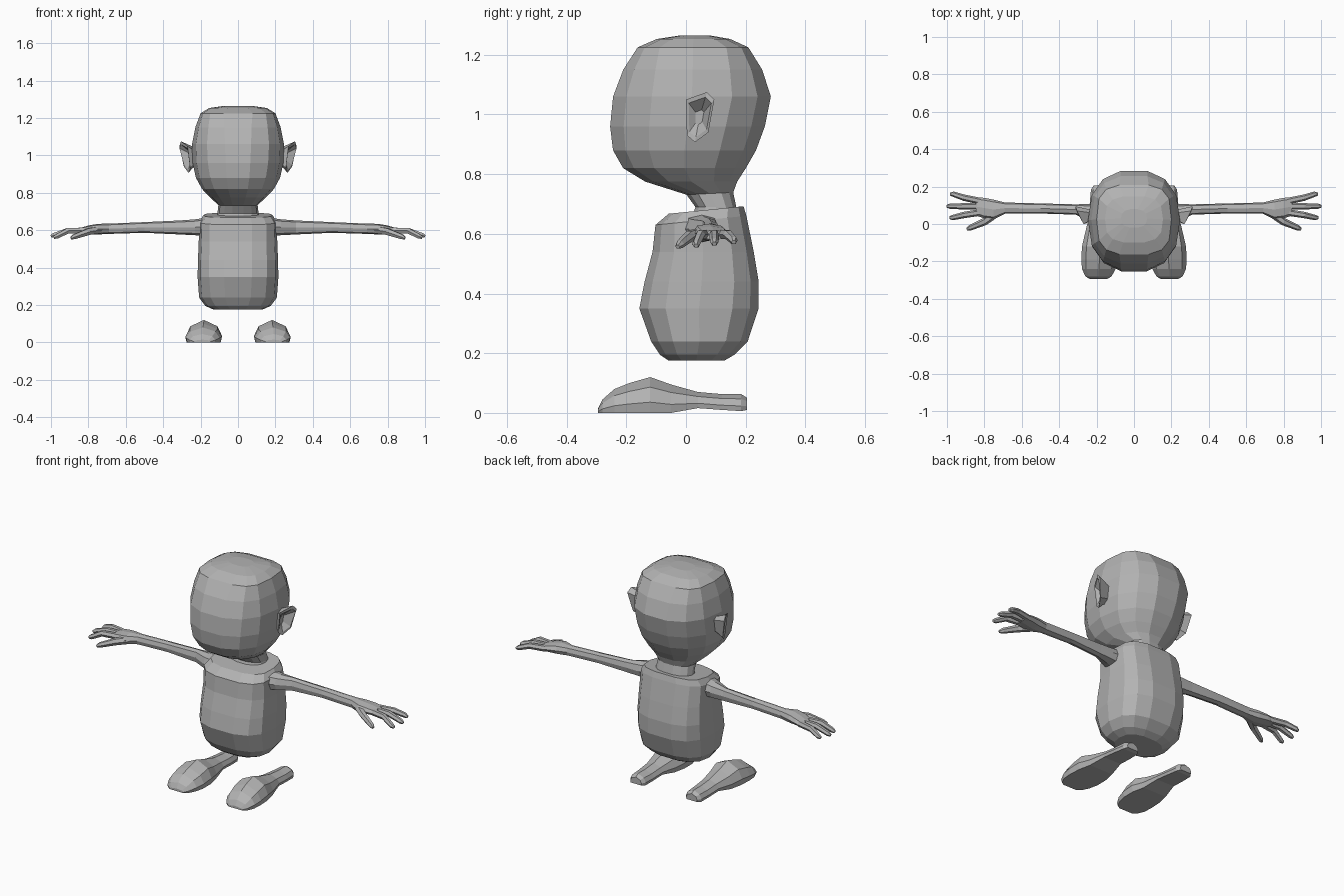
import bpy, bmesh, math
from mathutils import Vector

skin = bpy.data.materials.new("plain grey")
skin.diffuse_color = (0.45, 0.45, 0.45, 1)


def loft(name, rings, mirror=False):
    """Skin a closed shape over a list of equal-length point rings."""
    bm = bmesh.new()
    vs = [[bm.verts.new(p) for p in r] for r in rings]
    n = len(vs[0])
    for a, b in zip(vs, vs[1:]):
        for i in range(n):
            j = (i + 1) % n
            bm.faces.new((a[i], a[j], b[j], b[i]))
    bm.faces.new(vs[0][::-1])
    bm.faces.new(vs[-1])
    bmesh.ops.recalc_face_normals(bm, faces=bm.faces)
    me = bpy.data.meshes.new(name)
    bm.to_mesh(me)
    bm.free()
    me.materials.append(skin)
    ob = bpy.data.objects.new(name, me)
    bpy.context.collection.objects.link(ob)
    if mirror:
        ob.modifiers.new("other side", 'MIRROR').use_axis[0] = True
    return ob


def oval(n, a, b, power):
    """Rounded-box outline with half sizes a and b."""
    pts = []
    for i in range(n):
        t = 2 * math.pi * i / n
        c, s = math.cos(t), math.sin(t)
        pts.append((a * math.copysign(abs(c) ** (2 / power), c),
                    b * math.copysign(abs(s) ** (2 / power), s)))
    return pts


def level(z, half_x, y0, y1, power=2.3, tilt=0.0, n=14):
    """Horizontal ring; tilt raises the back and lowers the front."""
    return [(x, (y0 + y1) / 2 + y, z + tilt * y)
            for x, y in oval(n, half_x, (y1 - y0) / 2, power)]


# Head with neck
loft("head", [
    level(0.66, 0.115, 0.02, 0.18),
    level(0.69, 0.11, 0.03, 0.17),
    level(0.735, 0.105, 0.00, 0.16, 2.3, 0.05),
    level(0.775, 0.15, -0.14, 0.175),
    level(0.82, 0.192, -0.215, 0.205),
    level(0.88, 0.225, -0.25, 0.24),
    level(0.96, 0.243, -0.26, 0.27),
    level(1.06, 0.246, -0.25, 0.29, 2.4),
    level(1.15, 0.228, -0.215, 0.26, 2.6),
    level(1.225, 0.20, -0.165, 0.212, 3.2),
    level(1.253, 0.155, -0.10, 0.15, 3),
    level(1.265, 0.07, -0.02, 0.08, 2.5)])

# Torso
loft("torso", [
    level(0.175, 0.13, -0.06, 0.13, 2.6),
    level(0.195, 0.175, -0.09, 0.165, 2.6),
    level(0.24, 0.208, -0.12, 0.21, 2.7),
    level(0.35, 0.216, -0.16, 0.247, 2.8),
    level(0.44, 0.214, -0.142, 0.247, 2.9),
    level(0.54, 0.21, -0.115, 0.23, 2.9),
    level(0.645, 0.207, -0.105, 0.205, 3, 0.1),
    level(0.68, 0.185, -0.06, 0.195, 3, 0.1)])


def section(x, y0, y1, z0, z1):
    """Upright ring across the arm."""
    return [(x, (y0 + y1) / 2 + y, (z0 + z1) / 2 + z)
            for y, z in oval(8, (y1 - y0) / 2, (z1 - z0) / 2, 2.6)]


# Arms, widening into the palms
loft("arm", [
    section(0.18, -0.01, 0.11, 0.57, 0.665),
    section(0.23, 0.01, 0.108, 0.573, 0.658),
    section(0.31, 0.05, 0.105, 0.577, 0.652),
    section(0.50, 0.056, 0.11, 0.586, 0.643),
    section(0.69, 0.055, 0.115, 0.58, 0.635),
    section(0.75, 0.025, 0.13, 0.577, 0.634),
    section(0.80, 0.03, 0.14, 0.58, 0.625),
    section(0.845, 0.045, 0.142, 0.58, 0.612)], True)


def digit(name, points, sizes):
    """Six-sided finger along a bent path."""
    rings = []
    for i, (p, r) in enumerate(zip(points, sizes)):
        p = Vector(p)
        d = Vector(points[min(i + 1, len(points) - 1)]) - Vector(points[max(i - 1, 0)])
        side = d.cross(Vector((0, 0, 1))).normalized()
        up = side.cross(d).normalized()
        rings.append([p + side * a + up * b for a, b in oval(6, r, r, 2)])
    loft(name, rings, True)


# Fingers and thumb
for name, y_base, y_tip, x_tip, z_tip in (("back_finger", 0.122, 0.16, 0.982, 0.572),
                                          ("middle_finger", 0.094, 0.095, 1.0, 0.567),
                                          ("front_finger", 0.062, 0.034, 0.985, 0.56)):
    digit(name, [(0.82, y_base, 0.598),
                 (0.91, (y_base + y_tip) / 2, 0.597),
                 (x_tip - 0.015, y_tip, z_tip + 0.006),
                 (x_tip, y_tip, z_tip)], [0.018, 0.017, 0.014, 0.008])
digit("thumb", [(0.74, 0.055, 0.602), (0.80, 0.012, 0.592),
                (0.875, -0.02, 0.565), (0.892, -0.028, 0.557)],
      [0.022, 0.02, 0.015, 0.008])

# Ears: root, flared rim and hollow centre
outline = [(0.0, 1.05), (0.07, 1.075), (0.095, 1.05),
           (0.075, 0.94), (0.03, 0.907), (0.003, 0.93)]


def ear_ring(scale, x_of):
    return [(x_of(y, z), 0.045 + (y - 0.045) * scale, 0.99 + (z - 0.99) * scale)
            for y, z in outline]


def rim(y, z):
    return 0.252 + 0.45 * y + 0.13 * (z - 0.91)


loft("ear", [
    ear_ring(0.6, lambda y, z: 0.215),
    ear_ring(0.65, lambda y, z: 0.238),
    ear_ring(1.0, rim),
    ear_ring(0.8, rim),
    ear_ring(0.3, lambda y, z: 0.252)], True)


def sole_ring(y, cx, half, z0, z1):
    """Foot ring: flat sole with a domed top."""
    h = z1 - z0
    return [(cx + half * a, y, z0 + h * b) for a, b in
            ((-0.93, 0), (0.93, 0), (1, 0.3), (0.75, 0.72),
             (0, 1), (-0.75, 0.72), (-1, 0.3))]


# Feet
loft("foot", [
    sole_ring(-0.295, 0.19, 0.045, 0.0, 0.015),
    sole_ring(-0.28, 0.19, 0.07, 0.0, 0.045),
    sole_ring(-0.24, 0.188, 0.09, 0.0, 0.08),
    sole_ring(-0.19, 0.184, 0.098, 0.0, 0.1),
    sole_ring(-0.12, 0.182, 0.096, 0.0, 0.12),
    sole_ring(-0.05, 0.182, 0.08, 0.0, 0.095),
    sole_ring(0.04, 0.18, 0.06, 0.016, 0.07),
    sole_ring(0.12, 0.18, 0.056, 0.01, 0.063),
    sole_ring(0.185, 0.18, 0.05, 0.006, 0.063),
    sole_ring(0.205, 0.18, 0.036, 0.01, 0.05)], True)
